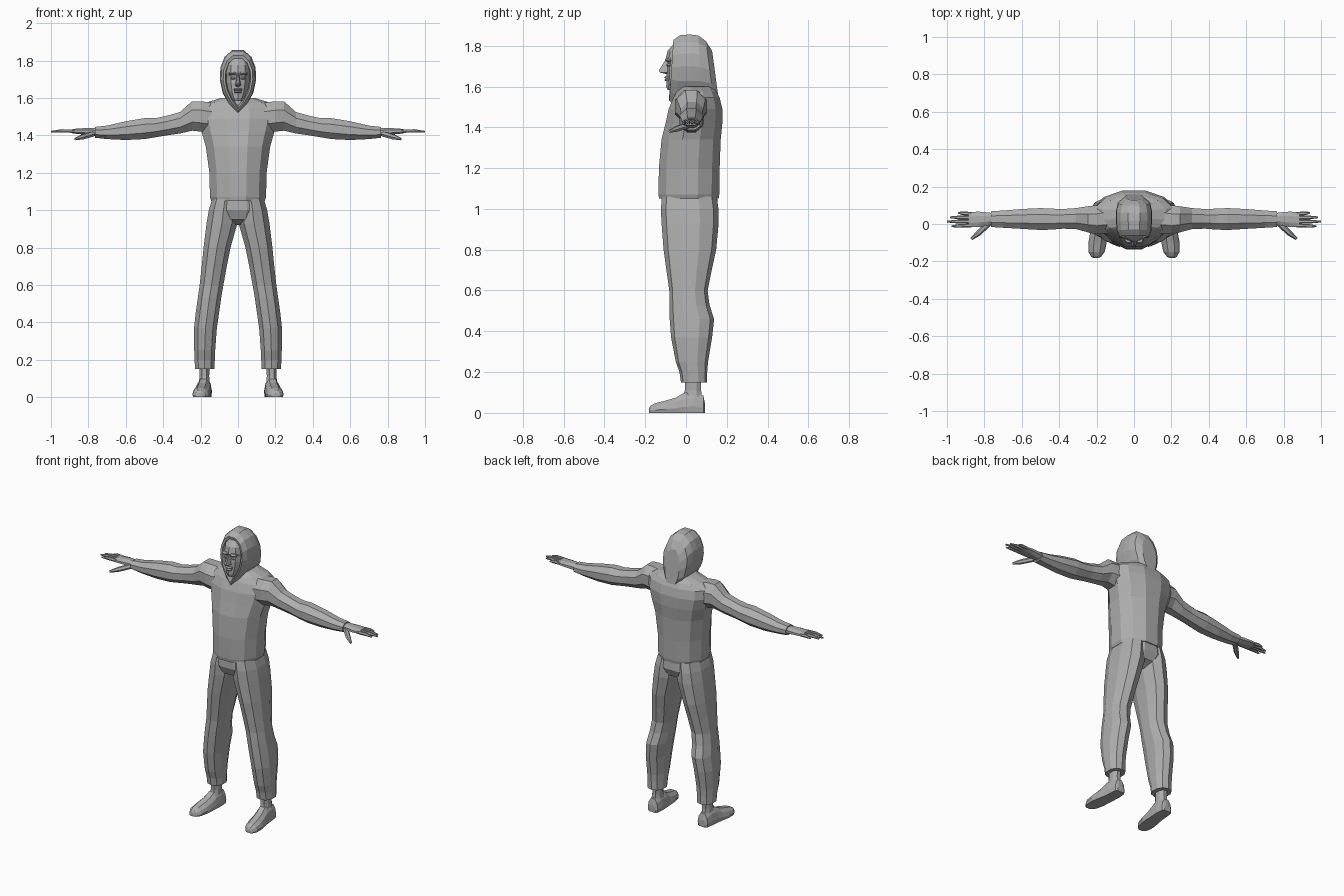
import bpy, bmesh, math
from mathutils import Vector

grey = bpy.data.materials.new("plain grey")
grey.diffuse_color = (0.42, 0.42, 0.42, 1)


def loft(name, rings, mirror=False, caps=True):
    """Skin a list of closed rings with flat quads."""
    bm = bmesh.new()
    rows = [[bm.verts.new(p) for p in r] for r in rings]
    n = len(rows[0])
    for a, b in zip(rows, rows[1:]):
        for i in range(n):
            j = (i + 1) % n
            bm.faces.new((a[i], a[j], b[j], b[i]))
    if caps:
        bm.faces.new(rows[0])
        bm.faces.new(rows[-1])
    bmesh.ops.remove_doubles(bm, verts=bm.verts, dist=0.0005)
    bmesh.ops.recalc_face_normals(bm, faces=bm.faces)
    me = bpy.data.meshes.new(name)
    bm.to_mesh(me)
    bm.free()
    me.materials.append(grey)
    ob = bpy.data.objects.new(name, me)
    bpy.context.collection.objects.link(ob)
    if mirror:
        ob.modifiers.new("other side", 'MIRROR').use_clip = False
    return ob


def oval(n, power=2.0):
    """Unit superellipse; edges are centred on the axes."""
    pts = []
    for i in range(n):
        t = 2 * math.pi * (i + 0.5) / n
        c, s = math.cos(t), math.sin(t)
        pts.append((math.copysign(abs(c) ** (2 / power), c),
                    math.copysign(abs(s) ** (2 / power), s)))
    m = max(p[0] for p in pts)
    k = max(p[1] for p in pts)
    return [(x / m, y / k) for x, y in pts]


def upright(name, rows, n, power=2.0, mirror=False):
    """Rows: z, x min, x max, y front, y back."""
    u = oval(n, power)
    return loft(name, [[((a + b) / 2 + (b - a) / 2 * p, (f + k) / 2 + (k - f) / 2 * q, z)
                        for p, q in u] for z, a, b, f, k in rows], mirror)


def sideways(name, rows, n, power=2.0):
    """Rows: x, y front, y back, z low, z high; mirrored to both sides."""
    u = oval(n, power)
    return loft(name, [[(x, (f + k) / 2 + (k - f) / 2 * p, (a + b) / 2 + (b - a) / 2 * q)
                        for p, q in u] for x, f, k, a, b in rows], True)


# sweatshirt body with hem
torso = [(1.05, .135, -.12, .15), (1.05, .143, -.132, .16), (1.07, .15, -.135, .163),
         (1.20, .153, -.133, .165), (1.34, .172, -.12, .17), (1.42, .195, -.10, .178),
         (1.49, .215, -.085, .178), (1.545, .21, -.062, .165), (1.575, .17, -.045, .15),
         (1.60, .09, -.03, .13)]
upright("sweatshirt", [(z, -w, w, f, k) for z, w, f, k in torso], 12, 2.15)

# sleeves
sideways("sleeve", [(.14, -.05, .11, 1.41, 1.575), (.20, -.055, .10, 1.42, 1.582),
                    (.245, -.045, .095, 1.425, 1.582), (.31, -.027, .085, 1.41, 1.525),
                    (.38, -.025, .08, 1.40, 1.505), (.44, -.03, .082, 1.39, 1.492),
                    (.50, -.032, .085, 1.38, 1.492), (.60, -.026, .08, 1.375, 1.475),
                    (.70, -.02, .072, 1.38, 1.452), (.765, -.016, .068, 1.387, 1.445)], 8)

# palm, fingers and thumb
sideways("palm", [(.74, .0, .055, 1.395, 1.437), (.78, -.008, .062, 1.398, 1.44),
                  (.83, -.016, .066, 1.405, 1.438), (.885, -.018, .064, 1.41, 1.434)], 8)


def finger(name, pts, r):
    """Tapered six-sided digit along a path in the xy-plane."""
    rings = []
    for i, p in enumerate(pts):
        p = Vector(p)
        d = Vector(pts[-1]) - Vector(pts[0])
        side = Vector((-d.y, d.x, 0)).normalized()
        k = r * (1, .95, .45)[i]
        rings.append([p + side * math.cos(t) * k + Vector((0, 0, math.sin(t) * k))
                      for t in [math.pi / 3 * j for j in range(6)]])
    loft(name, rings, True)


for name, y, tip, ytip in (("index_finger", -.008, .975, -.012), ("middle_finger", .013, 1.0, .013),
                           ("ring_finger", .034, .985, .036), ("little_finger", .054, .94, .060)):
    finger(name, [(.87, y, 1.422), (.5 * (.87 + tip) + .01, (y + ytip) / 2, 1.424),
                  (tip, ytip, 1.42)], .0105)
finger("thumb", [(.775, .005, 1.408), (.83, -.048, 1.392), (.87, -.08, 1.38)], .016)

# trousers: seat and two legs
upright("trouser_seat", [(1.06, -.137, .137, -.12, .152), (1.0, -.15, .15, -.122, .158),
                         (.95, -.12, .12, -.10, .135), (.92, -.04, .04, -.04, .08)], 12, 2.3)
upright("trouser_leg", [(1.06, .0, .138, -.118, .15), (1.0, .0, .156, -.123, .159),
                        (.93, .003, .168, -.12, .16), (.80, .04, .184, -.11, .148),
                        (.70, .06, .194, -.096, .126), (.60, .078, .205, -.082, .106),
                        (.53, .09, .215, -.082, .115), (.46, .10, .225, -.08, .138),
                        (.37, .113, .235, -.073, .128), (.25, .122, .234, -.05, .108),
                        (.20, .124, .232, -.032, .104), (.15, .126, .23, -.025, .104),
                        (.15, .14, .215, -.01, .09)], 10, 2.2, True)

# ankles
upright("ankle", [(.17, .152, .206, -.005, .075), (.11, .154, .206, -.006, .074),
                  (.05, .148, .212, -.02, .082)], 8, 2.2, True)

# shoes: flat-soled arch sections from heel to toe
shoe = [(.093, .180, .024, .045), (.085, .180, .036, .085), (.04, .181, .042, .103),
        (-.01, .184, .043, .098), (-.05, .189, .046, .075), (-.10, .195, .049, .06),
        (-.15, .200, .043, .048), (-.175, .203, .026, .034), (-.181, .204, .014, .022)]
section = [(-.9, 0), (-1, .3), (-.82, .7), (-.4, 1), (.4, 1), (.82, .7), (1, .3), (.9, 0)]
loft("shoe", [[(cx + w * a, y, h * b) for a, b in section] for y, cx, w, h in shoe], True)

# hood: arches from the inner rim, over the rim and round to the back
arch = [(0, 0), (.45, .16), (.85, .36), (1, .56), (.97, .74), (.74, .90), (.32, 1)]
arch += [(-x, t) for x, t in arch[:0:-1]]
hood = [  # y at bottom, y at top, half width, bottom z, top z
    (-.045, -.02, .062, 1.56, 1.805), (-.084, -.058, .068, 1.54, 1.812),
    (-.082, -.062, .079, 1.53, 1.828), (-.05, -.03, .092, 1.50, 1.851),
    (.02, .02, .097, 1.50, 1.855), (.08, .06, .096, 1.50, 1.850),
    (.14, .098, .086, 1.50, 1.822), (.165, .128, .052, 1.50, 1.775)]
loft("hood", [[(w * x, f + (k - f) * t, a + (b - a) * t) for x, t in arch]
              for f, k, w, a, b in hood])

# neck and head inside the hood
upright("neck", [(1.53, -.045, .045, -.055, .06), (1.63, -.045, .045, -.05, .06)], 8)
upright("head", [(1.583, -.022, .022, -.09, -.03), (1.60, -.036, .036, -.097, .03),
                 (1.635, -.052, .052, -.096, .05), (1.68, -.06, .06, -.097, .06),
                 (1.715, -.062, .062, -.091, .06), (1.735, -.063, .063, -.10, .06),
                 (1.775, -.06, .06, -.09, .05), (1.81, -.045, .045, -.06, .04)], 10)

# nose, lips and brows
loft("nose", [[(-w, -.085, z), (-w * .4, y, z), (w * .4, y, z), (w, -.085, z)]
              for z, w, y in ((1.662, .012, -.10), (1.668, .018, -.127),
                              (1.678, .015, -.134), (1.725, .008, -.104))])
for name, z, w in (("upper_lip", 1.645, .022), ("lower_lip", 1.632, .018)):
    upright(name, [(z - .006, -w, w, -.10, -.08), (z, -w, w, -.108, -.08),
                   (z + .006, -w, w, -.10, -.08)], 8)
upright("brow", [(1.722, .012, .046, -.095, -.07), (1.73, .009, .05, -.104, -.07),
                 (1.74, .012, .046, -.098, -.07)], 8, 2.0, True)
upright("eye", [(1.698, .02, .034, -.090, -.07), (1.705, .014, .04, -.096, -.07),
                (1.712, .02, .034, -.090, -.07)], 8, 2.0, True)
